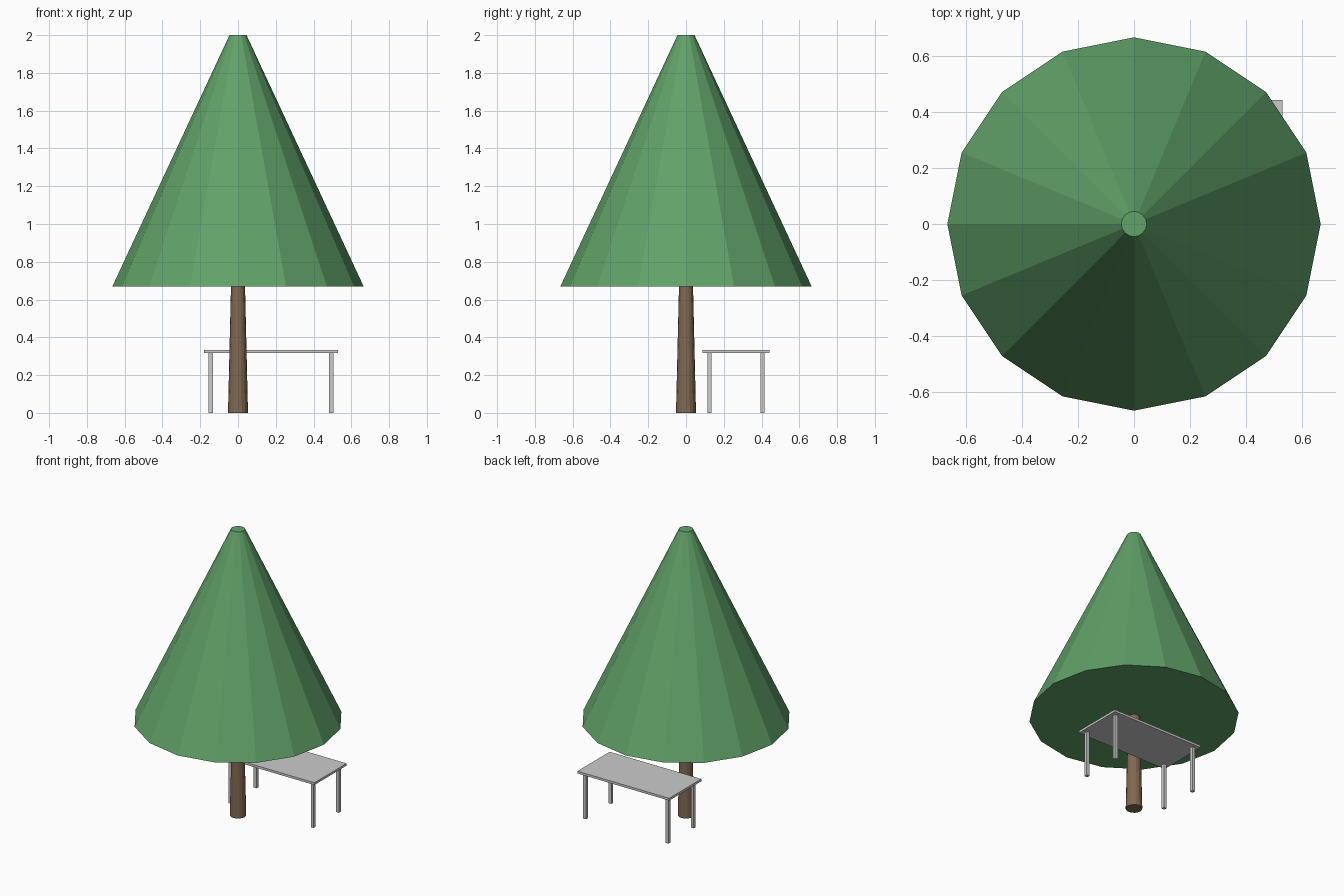
import bpy

if "Cube" in bpy.data.objects:
    bpy.data.objects.remove(bpy.data.objects["Cube"], do_unlink=True)


def material(name, color):
    mat = bpy.data.materials.new(name)
    mat.use_nodes = True
    mat.diffuse_color = (*color, 1)
    mat.node_tree.nodes["Principled BSDF"].inputs["Base Color"].default_value = (*color, 1)
    return mat


def finish(name, mat):
    obj = bpy.context.object
    obj.name = name
    obj.data.materials.append(mat)
    return obj


def tapered(name, mat, sides, r_bottom, r_top, z0, z1, x=0, y=0):
    bpy.ops.mesh.primitive_cone_add(vertices=sides, radius1=r_bottom, radius2=r_top,
                                    depth=z1 - z0, location=(x, y, (z0 + z1) / 2))
    return finish(name, mat)


def box(name, mat, center, size):
    bpy.ops.mesh.primitive_cube_add(size=1, location=center)
    obj = finish(name, mat)
    obj.scale = size
    return obj


green = material("leaf green", (0.12, 0.36, 0.14))
brown = material("bark brown", (0.22, 0.14, 0.08))
grey = material("table grey", (0.6, 0.6, 0.6))

# Tree
tapered("foliage", green, 16, 0.665, 0.045, 0.67, 2.0)
tapered("trunk", brown, 16, 0.053, 0.037, 0, 0.68)

# Table beside the trunk
cx, cy = 0.175, 0.265
box("table_top", grey, (cx, cy, 0.326), (0.71, 0.355, 0.016))
for side, sx in (("left", 1), ("right", -1)):
    for end, sy in (("front", -1), ("back", 1)):
        box(f"{end}_{side}_leg", grey, (cx + sx * 0.319, cy + sy * 0.14, 0.16),
            (0.022, 0.022, 0.32))
